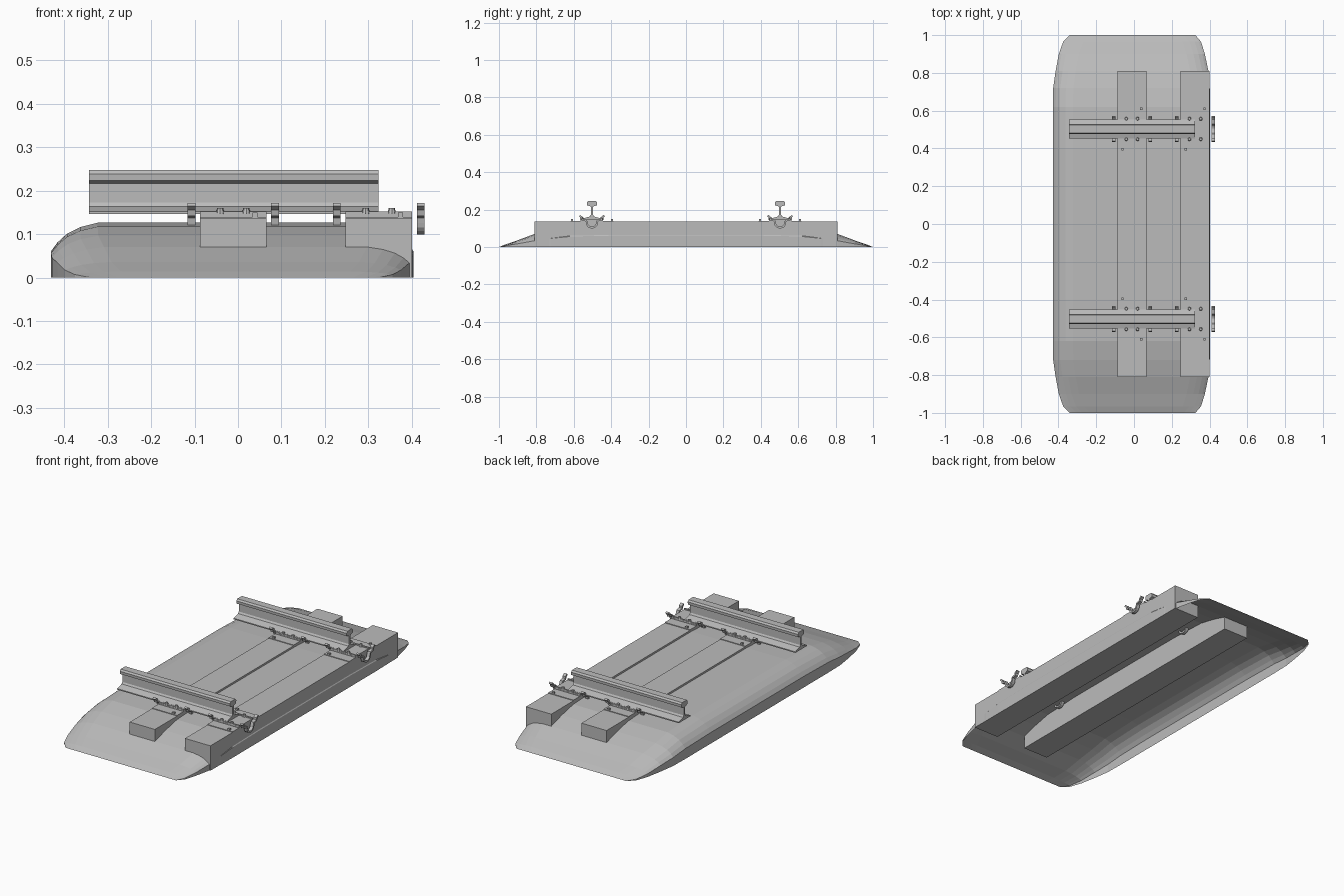
import bpy, bmesh, math
from mathutils import Matrix

cube = bpy.data.objects.get("Cube")
if cube:
    bpy.data.objects.remove(cube)

grey = bpy.data.materials.new("plain grey")
grey.use_nodes = True
COLOUR = (0.5, 0.5, 0.5, 1)
grey.diffuse_color = COLOUR
grey.node_tree.nodes["Principled BSDF"].inputs["Base Color"].default_value = COLOUR


def finish(name, bm, closed=True):
    if closed:
        bmesh.ops.recalc_face_normals(bm, faces=bm.faces)
    mesh = bpy.data.meshes.new(name)
    bm.to_mesh(mesh)
    bm.free()
    obj = bpy.data.objects.new(name, mesh)
    mesh.materials.append(grey)
    bpy.context.collection.objects.link(obj)
    return obj


def add_box(bm, x, y, z):
    """Box from (low, high) pairs."""
    size = [b - a for a, b in (x, y, z)]
    mid = [(a + b) / 2 for a, b in (x, y, z)]
    bmesh.ops.create_cube(bm, size=1, matrix=Matrix.Translation(mid) @ Matrix.Diagonal((*size, 1)))


def extrude_x(name, outline, x0, x1):
    """Extrude a (y, z) outline along x."""
    bm = bmesh.new()
    face = bm.faces.new([bm.verts.new((x0, y, z)) for y, z in outline])
    res = bmesh.ops.extrude_face_region(bm, geom=[face])
    verts = [v for v in res["geom"] if isinstance(v, bmesh.types.BMVert)]
    bmesh.ops.translate(bm, verts=verts, vec=(x1 - x0, 0, 0))
    return finish(name, bm)


# Gravel bed: open shell lofted along y from one cross-section
section = [(0, 0), (0, .48), (.015, .64), (.037, .8), (.067, .92), (.107, 1)]
half = [(1, 0, -.34, .325), (.965, .014, -.375, .355), (.9, .036, -.398, .375),
        (.81, .07, -.415, .394), (.72, .096, -.428, .401), (.62, .117, -.43, .403), (.4, .126, -.43, .403)]
stations = [(-y, h, a, b) for y, h, a, b in half] + half[::-1]
bm = bmesh.new()
rows = []
for y, h, left, right in stations:
    pts = [(left + d, y, h * t) for d, t in section]
    pts += [(right - d * .9, y, h * t) for d, t in reversed(section)]
    rows.append([bm.verts.new(p) for p in pts])
for a, b in zip(rows, rows[1:]):
    for i in range(len(a) - 1):
        bm.faces.new((a[i], a[i + 1], b[i + 1], b[i]))
bmesh.ops.remove_doubles(bm, verts=bm.verts, dist=.0001)
bmesh.ops.recalc_face_normals(bm, faces=bm.faces)
if sum(f.normal.z for f in bm.faces) < 0:
    bmesh.ops.reverse_faces(bm, faces=bm.faces)
finish("gravel_bed", bm, closed=False)

# Sleepers
sleepers = {"middle_sleeper": (-.087, .065), "left_sleeper": (.247, .4)}
for name, span in sleepers.items():
    bm = bmesh.new()
    add_box(bm, span, (-.81, .81), (0, .136))
    finish(name, bm)

# Rail and clip outlines, one half mirrored in y
rail_half = [(.05, .146), (.05, .152), (.012, .163), (.006, .172), (.006, .216), (.026, .223),
             (.027, .238), (.02, .247)]
rail_outline = rail_half + [(-y, z) for y, z in reversed(rail_half)]

clip_half = [(.066, .168), (.054, .158), (.052, .146), (.03, .141)]
arc = [(.026 * math.cos(t), .126 - .022 * math.sin(t)) for t in (i * math.pi / 8 for i in range(9))]
path = clip_half + arc + [(-y, z) for y, z in reversed(clip_half)]
clip_outline = []
for side in (1, -1):
    line = []
    for i, (y, z) in enumerate(path):
        p, q = path[max(i - 1, 0)], path[min(i + 1, len(path) - 1)]
        dy, dz = q[0] - p[0], q[1] - p[1]
        k = .005 * side / math.hypot(dy, dz)
        line.append((y - dz * k, z + dy * k))
    clip_outline += line if side == 1 else line[::-1]

for end, yc in (("front", -.503), ("back", .503)):
    def moved(outline):
        return [(y + yc, z) for y, z in outline]

    extrude_x(end + "_rail", moved(rail_outline), -.343, .323)

    # Spring anchors gripping the rail foot from beneath
    for n, x in enumerate((-.107, .085, .227, .42)):
        extrude_x(f"{end}_rail_anchor_{n + 1}", moved(clip_outline), x - .009, x + .009)

    for name, (x0, x1) in sleepers.items():
        # Tie plate with a raised shoulder on each side of the rail
        bm = bmesh.new()
        add_box(bm, (x0, x1), (yc - .115, yc + .115), (.135, .1395))
        add_box(bm, (x0, x1), (yc - .06, yc + .06), (.138, .146))
        for s in (-1, 1):
            add_box(bm, (x0, x1), (yc + s * .055 - .004, yc + s * .055 + .004), (.14, .152))
        finish(f"{end}_{name}_plate", bm)

        # Spikes: pairs at the rail foot and single ones at the plate corners
        bm = bmesh.new()
        mid = (x0 + x1) / 2
        for s in (-1, 1):
            for dx in (-.03, .03):
                bmesh.ops.create_cone(bm, cap_ends=True, segments=8, radius1=.01, radius2=.007, depth=.014,
                                      matrix=Matrix.Translation((mid + dx, yc + s * .054, .153)))
            inner = 1 if s * yc > 0 else -1
            x, y = mid + inner * .05, yc + s * .107
            add_box(bm, (x - .006, x + .006), (y - .006, y + .006), (.138, .149))
        finish(f"{end}_{name}_spikes", bm)
